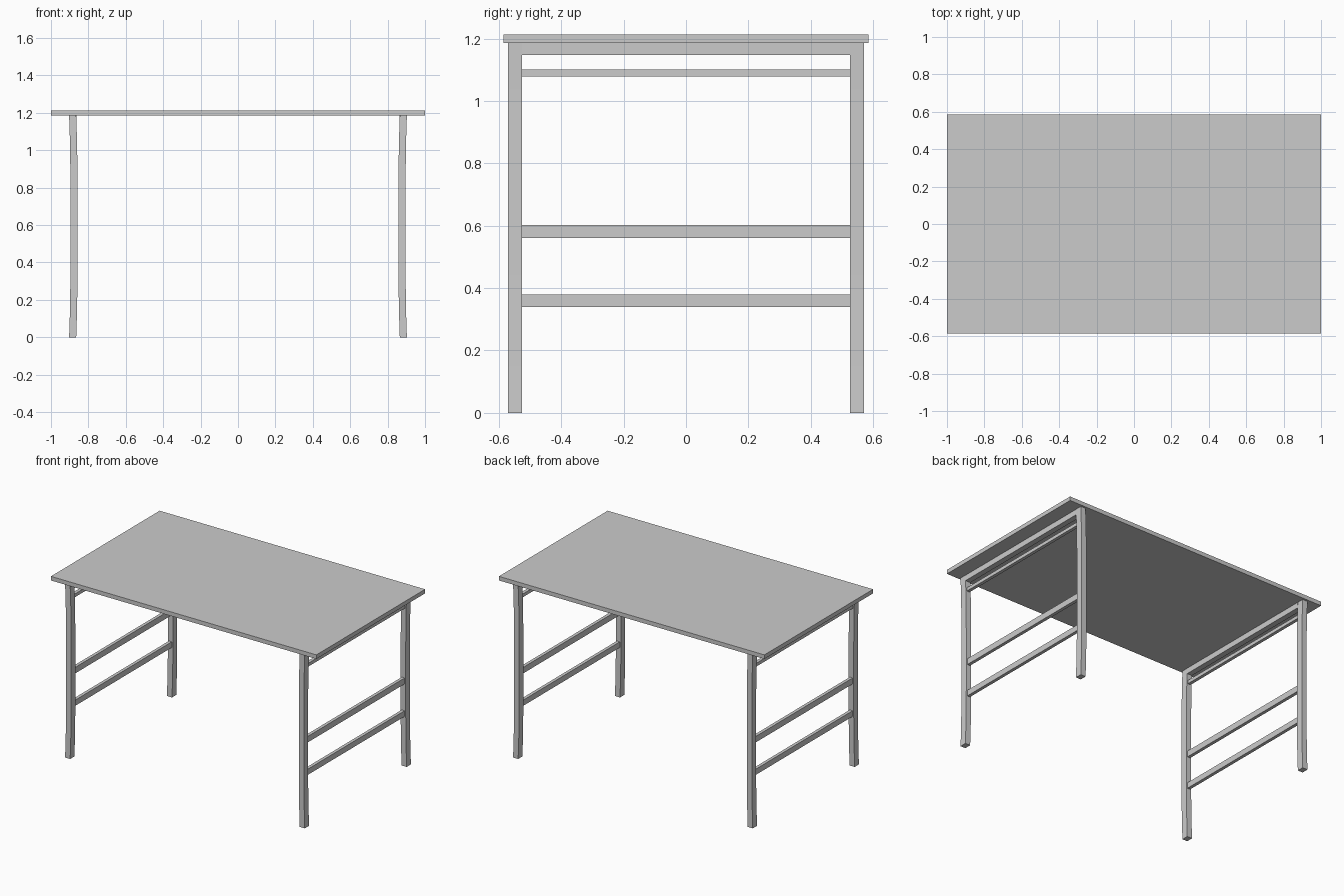
import bpy
import bmesh

cube = bpy.data.objects.get("Cube")
if cube:
    bpy.data.objects.remove(cube, do_unlink=True)

grey = bpy.data.materials.new("plain_grey")
grey.use_nodes = True
color = (0.6, 0.6, 0.6, 1)
grey.diffuse_color = color
grey.node_tree.nodes["Principled BSDF"].inputs["Base Color"].default_value = color

TOP_Z = 1.185
LEG_X, LEG_Y = 0.884, 0.548
LEG_W, LEG_D = 0.038, 0.046


def finish(name, bm):
    bmesh.ops.recalc_face_normals(bm, faces=bm.faces)
    mesh = bpy.data.meshes.new(name)
    bm.to_mesh(mesh)
    bm.free()
    mesh.materials.append(grey)
    obj = bpy.data.objects.new(name, mesh)
    bpy.context.collection.objects.link(obj)


def box(name, center, size):
    bm = bmesh.new()
    bmesh.ops.create_cube(bm, size=1)
    for v in bm.verts:
        v.co = [c + p * s for c, p, s in zip(center, v.co, size)]
    finish(name, bm)


def bow(z):
    """Inward bend of a frame at height z."""
    t = 2 * z / TOP_Z - 1
    return 0.007 * (1 - t ** 4)


def leg(name, sx, sy, steps=8):
    """Square post, bent slightly inward along its height."""
    bm = bmesh.new()
    rings = []
    for i in range(steps + 1):
        z = TOP_Z * i / steps
        x = LEG_X - bow(z)
        rings.append([bm.verts.new((sx * (x + a * LEG_W / 2), sy * LEG_Y + b * LEG_D / 2, z))
                      for a, b in ((-1, -1), (1, -1), (1, 1), (-1, 1))])
    for low, high in zip(rings, rings[1:]):
        for k in range(4):
            n = (k + 1) % 4
            bm.faces.new((low[k], low[n], high[n], high[k]))
    bm.faces.new(rings[0])
    bm.faces.new(rings[-1])
    finish(name, bm)


# Table top
box("table_top", (0, 0, 1.199), (2, 1.17, 0.028))

# Rails of each end frame: name, bottom, top, thickness
rails = [("top_rail", 1.147, TOP_Z, LEG_W),
         ("upper_rail", 1.078, 1.101, 0.022),
         ("middle_rail", 0.561, 0.602, 0.022),
         ("lower_rail", 0.34, 0.379, 0.022)]

# End frames, mirrored left and right
for side, sx in (("left", 1), ("right", -1)):
    for end, sy in (("front", -1), ("back", 1)):
        leg(f"{end}_{side}_leg", sx, sy)
    for name, low, high, thick in rails:
        z = (low + high) / 2
        box(f"{side}_{name}", (sx * (LEG_X - bow(z)), 0, z),
            (thick, 2 * LEG_Y - LEG_D, high - low))
